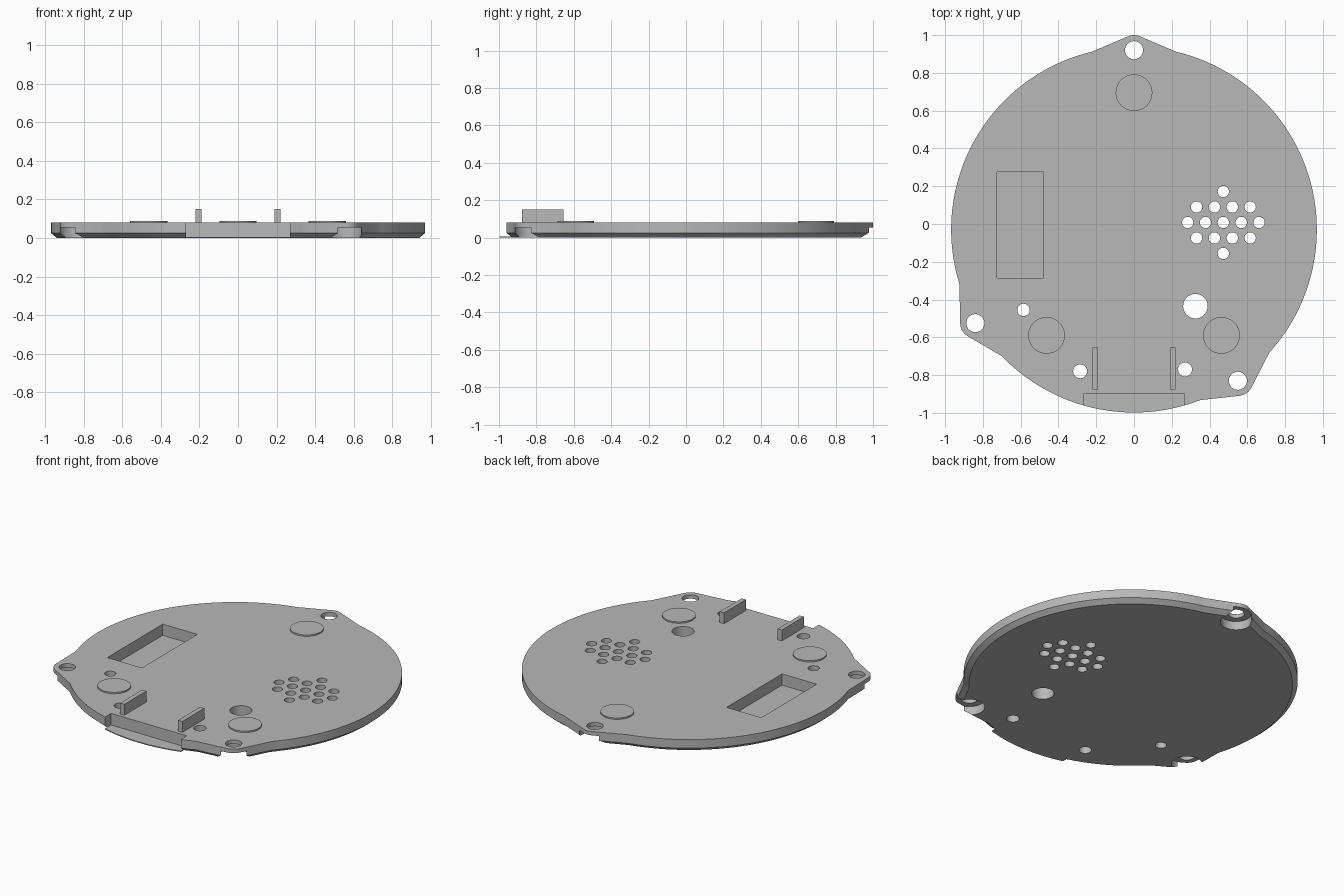
import bpy, bmesh, math
from mathutils import Matrix, Vector

if "Cube" in bpy.data.objects:
    bpy.data.objects.remove(bpy.data.objects["Cube"], do_unlink=True)

TOP = 0.08          # upper face of the plate
RADIUS = 0.968
CENTRE = Vector((0, -0.03))
LUGS = [(0, 0.92), (-0.84, -0.525), (0.55, -0.83)]
LUG_R, LUG_SPAN = 0.08, math.radians(13.3)

grey = bpy.data.materials.new("light_grey")
grey.use_nodes = True
grey.diffuse_color = (0.48, 0.48, 0.48, 1)
grey.node_tree.nodes["Principled BSDF"].inputs["Base Color"].default_value = grey.diffuse_color


def finish(name, bm):
    bmesh.ops.recalc_face_normals(bm, faces=bm.faces)
    mesh = bpy.data.meshes.new(name)
    bm.to_mesh(mesh)
    bm.free()
    mesh.materials.append(grey)
    obj = bpy.data.objects.new(name, mesh)
    bpy.context.collection.objects.link(obj)
    return obj


def add_box(bm, x0, x1, y0, y1, z0, z1):
    place = Matrix.Translation(((x0 + x1) / 2, (y0 + y1) / 2, (z0 + z1) / 2))
    size = Matrix.Diagonal((x1 - x0, y1 - y0, z1 - z0, 1))
    bmesh.ops.create_cube(bm, size=1, matrix=place @ size)


def add_cylinder(bm, x, y, r, z0, z1, sides=32):
    bmesh.ops.create_cone(bm, cap_ends=True, segments=sides, radius1=r, radius2=r,
                          depth=z1 - z0, matrix=Matrix.Translation((x, y, (z0 + z1) / 2)))


def loft(name, rings):
    """Stack closed outlines given as (points, z) and cap both ends."""
    bm = bmesh.new()
    loops = [[bm.verts.new((p[0], p[1], z)) for p in pts] for pts, z in rings]
    n = len(loops[0])
    for low, high in zip(loops, loops[1:]):
        for i in range(n):
            j = (i + 1) % n
            bm.faces.new((low[i], low[j], high[j], high[i]))
    bm.faces.new(loops[0][::-1])
    bm.faces.new(loops[-1])
    return finish(name, bm)


def polar(r, a):
    return Vector((r * math.cos(a), r * math.sin(a)))


def plate_outline():
    """Round plate with three tapered lugs, counter-clockwise."""
    lugs = sorted((math.atan2(y - CENTRE.y, x) % math.tau, Vector((x, y))) for x, y in LUGS)
    pts = []
    for k, (angle, tip) in enumerate(lugs):
        # tangent from the rim to the rounded tip
        rim = polar(RADIUS, LUG_SPAN) - Vector(((tip - CENTRE).length, 0))
        tangent = math.asin(LUG_R / rim.length) + math.atan2(-rim.x, rim.y)
        for i in range(17):
            pts.append(tip + polar(LUG_R, angle + tangent * (i / 8 - 1)))
        following = lugs[(k + 1) % 3][0] + (math.tau if k == 2 else 0)
        start, end = angle + LUG_SPAN, following - LUG_SPAN
        for i in range(49):
            pts.append(CENTRE + polar(RADIUS, start + (end - start) * i / 48))
    return pts


def shrink(pts, d):
    out = []
    for i, p in enumerate(pts):
        t = (pts[(i + 1) % len(pts)] - pts[i - 1]).normalized()
        out.append(p + Vector((-t.y, t.x)) * d)
    return out


def cut(target, bm):
    cutter = finish("cutter", bm)
    cutter.hide_render = True
    mod = target.modifiers.new("cut", "BOOLEAN")
    mod.operation, mod.solver, mod.object = "DIFFERENCE", "EXACT", cutter
    bpy.context.view_layer.objects.active = target
    bpy.ops.object.modifier_apply(modifier=mod.name)
    bpy.data.objects.remove(cutter, do_unlink=True)


# Main plate with a chamfered lower edge
outline = plate_outline()
plate = loft("base_plate", [(shrink(outline, 0.03), 0), (outline, 0.025), (outline, TOP)])

# Recesses: screw pockets under the lugs, rectangular well, front notch
bm = bmesh.new()
for x, y in LUGS:
    add_cylinder(bm, x, y, 0.09, -0.1, 0.055, 48)
add_box(bm, -0.725, -0.48, -0.285, 0.275, 0.008, 0.2)
add_box(bm, -0.268, 0.268, -1.2, -0.9, -0.1, 0.2)
cut(plate, bm)

# Through holes: lugs, fixings and the vent grille
bm = bmesh.new()
for x, y in LUGS:
    add_cylinder(bm, x, y, 0.048, -0.1, 0.2)
for x, y, r in [(-0.585, -0.455, 0.033), (0.325, -0.435, 0.065),
                (-0.285, -0.78, 0.037), (0.27, -0.77, 0.037)]:
    add_cylinder(bm, x, y, r, -0.1, 0.2)
for row, count in [(-2, 1), (-1, 4), (0, 5), (1, 4), (2, 1)]:
    for i in range(count):
        add_cylinder(bm, 0.473 + (i - (count - 1) / 2) * 0.0945, 0.008 + row * 0.082,
                     0.03, -0.1, 0.2)
cut(plate, bm)

# Thin floor left in the front notch
half = math.asin(0.268 / RADIUS)
arc = [CENTRE + polar(RADIUS, -math.pi / 2 + half * (i / 12 - 1)) for i in range(25)]
floor = arc + [Vector((0.268, -0.9)), Vector((-0.268, -0.9))]
loft("notch_floor", [(floor, 0), (floor, 0.006)])

# Upright guide tabs behind the notch
for side, name in ((1, "left_tab"), (-1, "right_tab")):
    bm = bmesh.new()
    add_box(bm, side * 0.205 - 0.015, side * 0.205 + 0.015, -0.877, -0.655, TOP - 0.01, 0.15)
    finish(name, bm)

# Low round pads
pads = []
for name, x, y in (("back_pad", 0, 0.695), ("left_pad", 0.463, -0.59), ("right_pad", -0.463, -0.59)):
    bm = bmesh.new()
    add_cylinder(bm, x, y, 0.097, TOP - 0.005, TOP + 0.009, 48)
    pads.append(finish(name, bm))

# Smooth the round walls, keep edges crisp
bpy.ops.object.select_all(action="DESELECT")
for obj in [plate] + pads:
    obj.select_set(True)
bpy.context.view_layer.objects.active = plate
bpy.ops.object.shade_smooth_by_angle(angle=math.radians(25))
